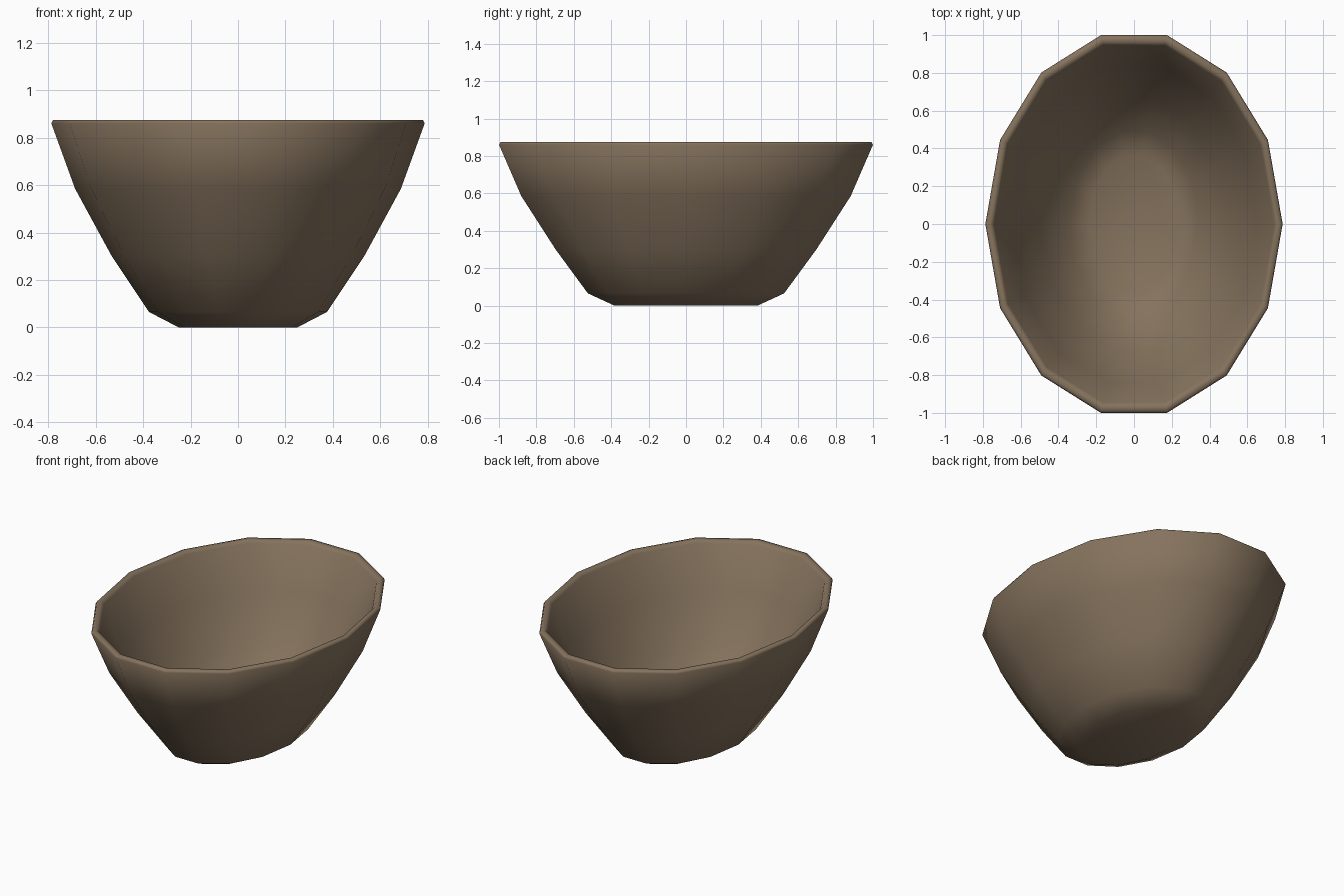
import bpy, bmesh, math

if "Cube" in bpy.data.objects:
    bpy.data.objects.remove(bpy.data.objects["Cube"])

SIDES = 14
# Rings (x radius, y radius, z): outer base -> rim -> inner floor
PROFILE = [
    (0.25, 0.393, 0.0), (0.375, 0.538, 0.065), (0.532, 0.715, 0.30),
    (0.687, 0.903, 0.585), (0.787, 1.0255, 0.86), (0.78, 1.017, 0.874),
    (0.755, 0.987, 0.874), (0.742, 0.97, 0.858), (0.65, 0.862, 0.59),
    (0.495, 0.675, 0.31), (0.345, 0.50, 0.095), (0.235, 0.375, 0.04),
]

clay = bpy.data.materials.new("brown clay")
clay.diffuse_color = (0.235, 0.17, 0.11, 1)
clay.use_nodes = True
clay.node_tree.nodes["Principled BSDF"].inputs["Base Color"].default_value = clay.diffuse_color

# Oval bowl lofted through the rings, closed at base and inner floor
bm = bmesh.new()
rings = []
for rx, ry, z in PROFILE:
    rings.append([bm.verts.new((rx * math.cos(2 * math.pi * i / SIDES),
                                ry * math.sin(2 * math.pi * i / SIDES), z))
                  for i in range(SIDES)])
for a, b in zip(rings, rings[1:]):
    for i in range(SIDES):
        j = (i + 1) % SIDES
        bm.faces.new((a[i], a[j], b[j], b[i]))
bm.faces.new(rings[0][::-1])
bm.faces.new(rings[-1])
bmesh.ops.recalc_face_normals(bm, faces=bm.faces)
for f in bm.faces:
    f.smooth = True

mesh = bpy.data.meshes.new("oval_bowl")
bm.to_mesh(mesh)
bm.free()
mesh.materials.append(clay)
bowl = bpy.data.objects.new("oval_bowl", mesh)
bpy.context.collection.objects.link(bowl)
